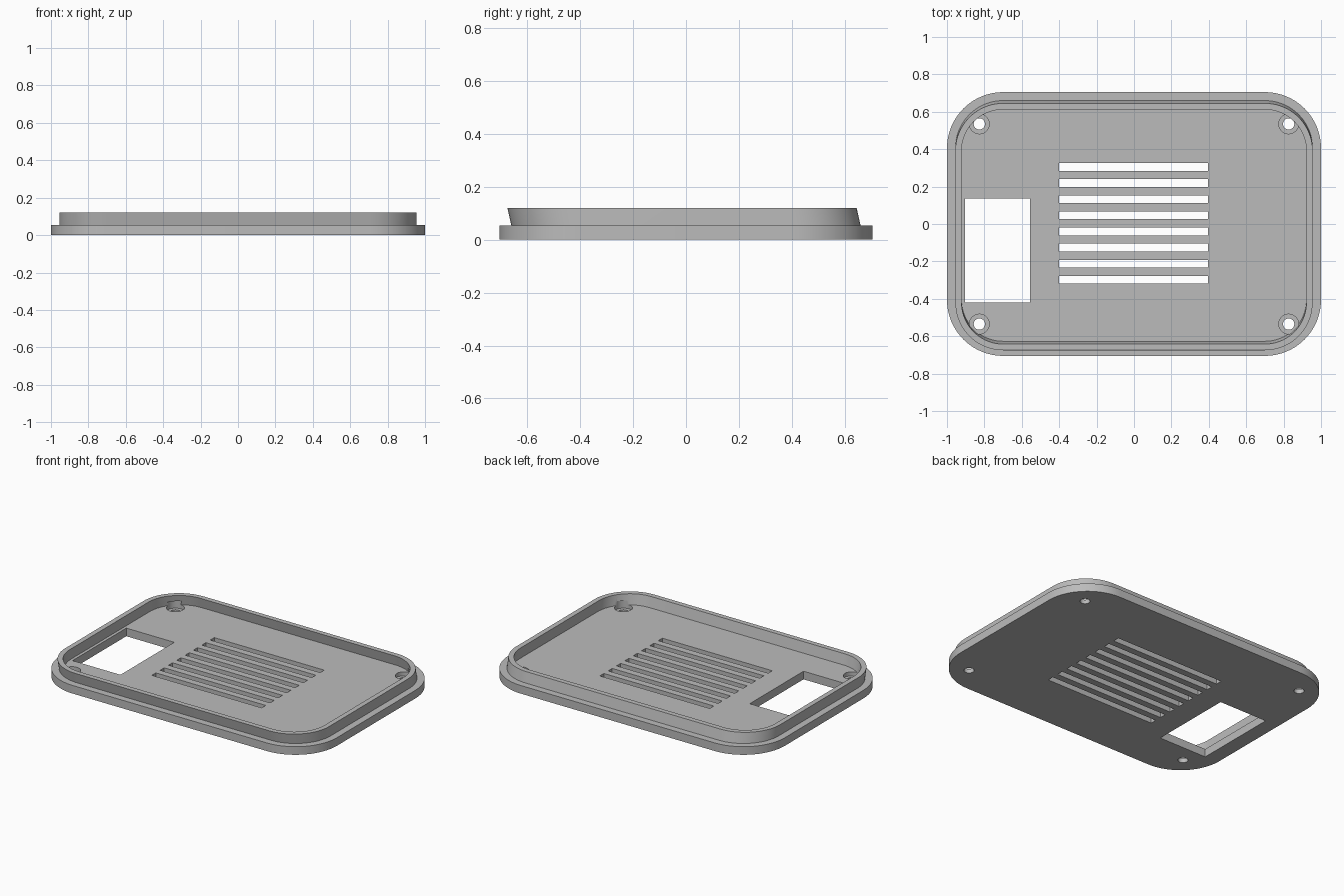
import bpy, bmesh, math

if "Cube" in bpy.data.objects:
    bpy.data.objects.remove(bpy.data.objects["Cube"])

FLOOR, TOP, SHEAR = 0.053, 0.12, -0.015
CX, CY = 0.70, 0.405      # corner arc centres
SEG = 20

def loop(bm, radius, z, dy=0.0):
    """Rounded rectangle of vertices at height z."""
    pts = []
    for k, (sx, sy) in enumerate([(1, 1), (-1, 1), (-1, -1), (1, -1)]):
        for i in range(SEG + 1):
            a = math.pi / 2 * (k + i / SEG)
            pts.append(bm.verts.new((sx * CX + radius * math.cos(a),
                                     sy * CY + radius * math.sin(a) + dy, z)))
    return pts

def finish(name, bm):
    bmesh.ops.recalc_face_normals(bm, faces=bm.faces)
    me = bpy.data.meshes.new(name)
    bm.to_mesh(me)
    bm.free()
    ob = bpy.data.objects.new(name, me)
    bpy.context.collection.objects.link(ob)
    return ob

def add_box(bm, x0, x1, y0, y1, z0, z1):
    for v in bmesh.ops.create_cube(bm, size=1)["verts"]:
        v.co = (x0 if v.co.x < 0 else x1, y0 if v.co.y < 0 else y1,
                z0 if v.co.z < 0 else z1)

def add_cylinders(bm, r, z0, z1):
    for sx in (-1, 1):
        for sy in (-1, 1):
            vs = bmesh.ops.create_cone(bm, cap_ends=True, segments=32, radius1=r,
                                       radius2=r, depth=z1 - z0)["verts"]
            bmesh.ops.translate(bm, verts=vs, vec=(sx * 0.827, sy * 0.535, (z0 + z1) / 2))

# Lid body: plate with a slanted raised rim around the floor
bm = bmesh.new()
loops = [loop(bm, 0.30, 0), loop(bm, 0.30, FLOOR),
         loop(bm, 0.255, FLOOR), loop(bm, 0.255, TOP, SHEAR),
         loop(bm, 0.222, TOP, SHEAR), loop(bm, 0.222, FLOOR)]
for a, b in zip(loops, loops[1:]):
    n = len(a)
    for i in range(n):
        j = (i + 1) % n
        bm.faces.new((a[i], a[j], b[j], b[i]))
bm.faces.new(loops[0])
bm.faces.new(loops[-1])
lid = finish("vented_lid", bm)

# Openings through the plate: window, vent slots, screw holes
bm = bmesh.new()
add_box(bm, -0.903, -0.556, -0.42, 0.136, -0.1, 0.1)
for i in range(8):
    y = 0.305 - 0.0862 * i
    add_box(bm, -0.40, 0.395, y - 0.021, y + 0.021, -0.1, 0.1)
add_cylinders(bm, 0.03, -0.1, 0.07)
openings = finish("openings_cutter", bm)

# Screw head recesses, notching the rim slightly
bm = bmesh.new()
add_cylinders(bm, 0.053, 0.027, 0.08)
recesses = finish("recess_cutter", bm)

for cutter in (recesses, openings):
    cutter.hide_render = True
    mod = lid.modifiers.new(cutter.name, "BOOLEAN")
    mod.operation, mod.solver, mod.object = "DIFFERENCE", "EXACT", cutter

# Bake the cuts and discard the cutters
deps = bpy.context.evaluated_depsgraph_get()
mesh = bpy.data.meshes.new_from_object(lid.evaluated_get(deps))
lid.modifiers.clear()
lid.data = mesh
for cutter in (recesses, openings):
    bpy.data.objects.remove(cutter)

# Plain grey plastic
mat = bpy.data.materials.new("grey plastic")
mat.diffuse_color = (0.5, 0.5, 0.5, 1)
mat.use_nodes = True
mat.node_tree.nodes["Principled BSDF"].inputs["Base Color"].default_value = mat.diffuse_color
mesh.materials.clear()
mesh.materials.append(mat)

bpy.context.view_layer.objects.active = lid
lid.select_set(True)
bpy.ops.object.shade_smooth_by_angle(angle=math.radians(30))
